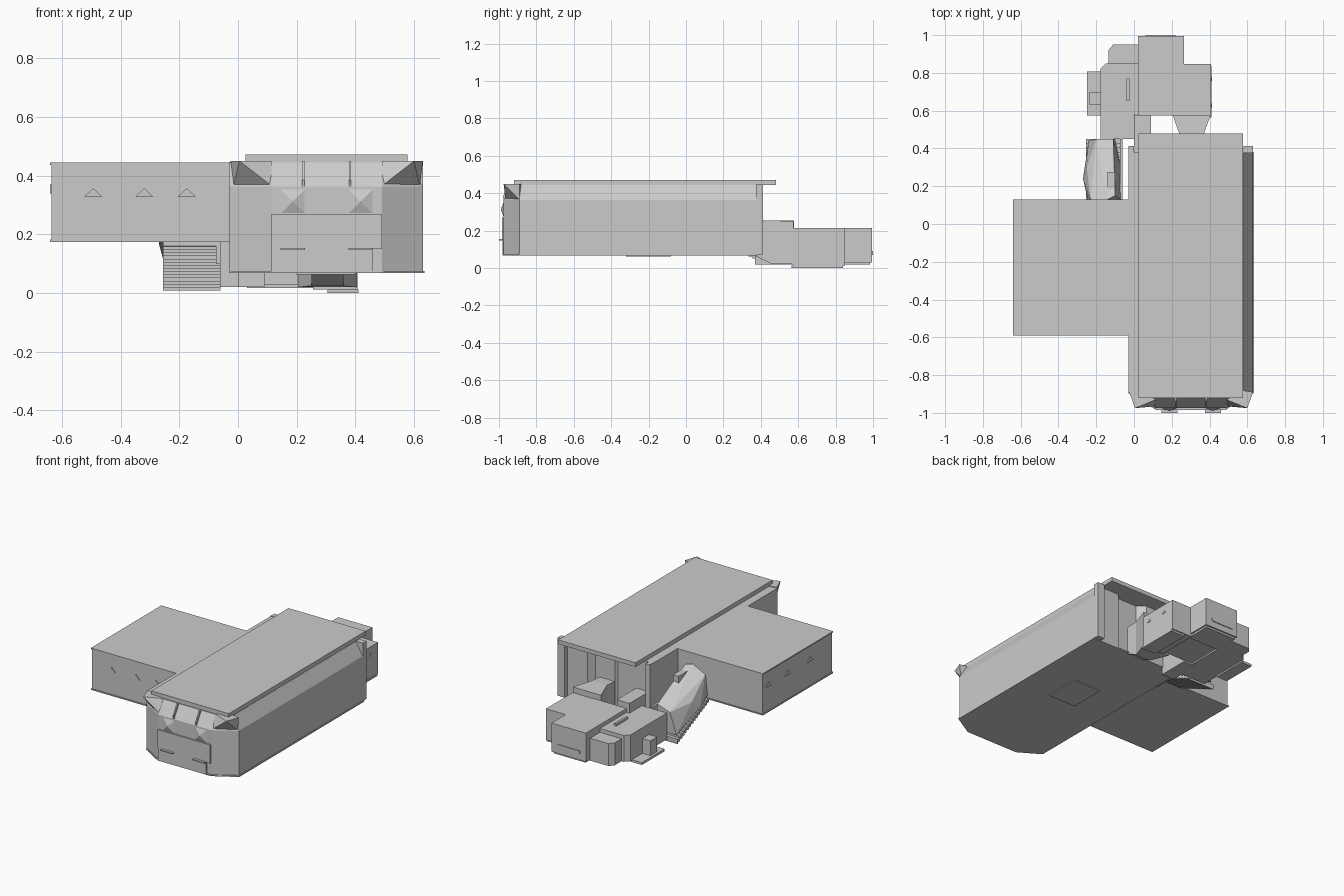
import bpy, bmesh
from mathutils import Vector


def finish(name, bm):
    bmesh.ops.recalc_face_normals(bm, faces=bm.faces)
    me = bpy.data.meshes.new(name)
    bm.to_mesh(me)
    bm.free()
    ob = bpy.data.objects.new(name, me)
    bpy.context.collection.objects.link(ob)
    return ob


def loft(name, *rings):
    """Closed solid through rings of equal point count."""
    bm = bmesh.new()
    loops = [[bm.verts.new(p) for p in r] for r in rings]
    n = len(loops[0])
    for a, b in zip(loops, loops[1:]):
        for i in range(n):
            j = (i + 1) % n
            bm.faces.new((a[i], a[j], b[j], b[i]))
    bm.faces.new(loops[0][::-1])
    bm.faces.new(loops[-1])
    return finish(name, bm)


def prism(name, pts, z0, z1):
    return loft(name, [(x, y, z0) for x, y in pts], [(x, y, z1) for x, y in pts])


def box(name, x0, x1, y0, y1, z0, z1):
    return prism(name, [(x0, y0), (x1, y0), (x1, y1), (x0, y1)], z0, z1)


def side_profile(name, pts, x0, x1):
    """Extrude a (y, z) outline along x."""
    return loft(name, [(x0, y, z) for y, z in pts], [(x1, y, z) for y, z in pts])


def hull(name, pts):
    bm = bmesh.new()
    for p in pts:
        bm.verts.new(p)
    bmesh.ops.convex_hull(bm, input=bm.verts)
    return finish(name, bm)


def tri_window(name, c, along, out, w=0.03, h=0.03):
    """Small triangular lamp standing slightly proud of a wall."""
    c, a, o = Vector(c), Vector(along) * w, Vector(out) * 0.004
    tri = [c - a, c + a, c + Vector((0, 0, h))]
    loft(name, [p - o for p in tri], [p + o for p in tri])


# Main hall: chamfered front corners, recessed back wall, sloped upper band
back = [(0.63, 0.38), (0.44, 0.38), (0.41, 0.34), (0.27, 0.34), (0.22, 0.38), (-0.03, 0.38)]
low = [(-0.03, -0.89), (0.115, -0.975), (0.49, -0.975), (0.63, -0.89)] + back
top = [(-0.03, -0.89), (0.115, -0.925), (0.49, -0.925), (0.58, -0.89), (0.58, 0.38)] + back[1:]
loft("main_hall", *[[(x, y, z) for x, y in r] for r, z in ((low, 0.075), (low, 0.363), (top, 0.445))])
prism("hall_floor_plate", [(-0.03, -0.895), (0.11, -0.98), (0.49, -0.98), (0.635, -0.895), (0.635, 0.38), (-0.03, 0.38)],
      0.068, 0.076)
box("floor_hatch", 0.2, 0.4, -0.32, -0.08, 0.063, 0.07)
box("main_roof", 0.025, 0.578, -0.92, 0.48, 0.445, 0.472)

# Rear corner posts
box("rear_post_right", 0.58, 0.63, 0.375, 0.412, 0.072, 0.447)
box("rear_post_left", -0.03, 0.0, 0.375, 0.412, 0.072, 0.447)

# Flared gussets at the front upper corners, mirrored about the hall axis
gusset = [(0.49, -0.965, 0.365), (0.60, -0.975, 0.45), (0.49, -0.93, 0.45),
          (0.62, -0.89, 0.365), (0.63, -0.89, 0.45), (0.57, -0.88, 0.45)]
hull("front_gusset_right", gusset)
hull("front_gusset_left", [(0.605 - x, y, z) for x, y, z in gusset])

# Front band ribs, panel, slots and pyramid vents
for i, x in enumerate((0.222, 0.382)):
    side_profile(f"front_rib_{i}", [(-0.978, 0.385), (-0.975, 0.36), (-0.925, 0.445), (-0.94, 0.45)], x - 0.004, x + 0.004)
box("front_upper_panel", 0.115, 0.49, -0.984, -0.97, 0.15, 0.27)
box("front_lower_panel", 0.115, 0.46, -0.982, -0.97, 0.072, 0.15)
for i, x in enumerate((0.187, 0.418)):
    box(f"front_slot_{i}", x - 0.042, x + 0.042, -1.0, -0.98, 0.147, 0.154)
    hull(f"front_vent_{i}", [(x + sx * 0.043, -0.974, z) for sx in (-1, 1) for z in (0.27, 0.355)]
         + [(x, -0.99, 0.312)])

# Side wing with thin roof and floor edges
box("side_wing", -0.635, -0.02, -0.585, 0.125, 0.18, 0.438)
box("wing_roof", -0.64, -0.02, -0.59, 0.13, 0.437, 0.445)
box("wing_floor", -0.64, -0.02, -0.59, 0.13, 0.175, 0.182)
for i, x in enumerate((-0.493, -0.32, -0.175)):
    tri_window(f"wing_front_lamp_{i}", (x, -0.587, 0.328), (1, 0, 0), (0, 1, 0))
for i, y in enumerate((0.07, -0.13, -0.36)):
    tri_window(f"wing_side_lamp_{i}", (-0.637, y, 0.34), (0, 1, 0), (1, 0, 0))

# Rear annex: two tall rooms with stepped lower edges
box("annex_room_back", 0.02, 0.265, 0.575, 0.995, 0.03, 0.215)
box("annex_back_step", 0.06, 0.22, 0.985, 1.0, 0.07, 0.09)
box("annex_back_sill", 0.03, 0.255, 0.82, 0.985, 0.018, 0.031)
box("annex_room_right", 0.255, 0.408, 0.575, 0.848, 0.012, 0.213)
box("annex_right_base", 0.305, 0.41, 0.565, 0.84, 0.0, 0.013)
for i, y in enumerate((0.63, 0.77)):
    tri_window(f"annex_lamp_{i}", (0.408, y, 0.155), (0, 1, 0), (1, 0, 0), 0.014, 0.02)

# Links from annex to hall, leaving a gap between them
loft("link_corridor", [(0.25, 0.37, 0.065), (0.36, 0.37, 0.065), (0.36, 0.37, 0.25), (0.25, 0.37, 0.25)],
     [(0.25, 0.45, 0.025), (0.36, 0.45, 0.025), (0.36, 0.45, 0.255), (0.25, 0.45, 0.255)],
     [(0.205, 0.575, 0.02), (0.405, 0.575, 0.02), (0.405, 0.575, 0.25), (0.205, 0.575, 0.25)])
box("link_block", 0.0, 0.09, 0.37, 0.578, 0.02, 0.253)

# Left annex rooms
prism("annex_room_left", [(-0.178, 0.45), (0.0, 0.45), (0.0, 0.58), (0.03, 0.58), (0.03, 0.85), (-0.04, 0.85),
                          (-0.15, 0.85), (-0.178, 0.82)], 0.02, 0.19)
prism("annex_rear_bay", [(-0.135, 0.84), (0.03, 0.84), (0.03, 0.95), (-0.11, 0.95), (-0.135, 0.92)], 0.02, 0.165)
box("annex_porch_floor", -0.25, -0.17, 0.575, 0.808, 0.01, 0.025)
box("annex_porch_box", -0.235, -0.17, 0.63, 0.70, 0.025, 0.12)
box("annex_left_trim", -0.04, -0.025, 0.65, 0.77, 0.185, 0.205)

# Stairs climbing from the annex to the wing
n = 14
dy, dz = 0.32 / n, 0.15 / n
steps = []
for i in range(n):
    y, z = 0.45 - i * dy, 0.03 + i * dz
    steps += [(y, z), (y, z + dz)]
under = [(y - 0.002, z - 0.022) for y, z in reversed(steps)]
side_profile("stairs", steps + [(0.13, 0.18)] + [(0.13, 0.16)] + under, -0.255, -0.06)

# Faceted stair canopy
hull("stair_canopy", [(-0.245, 0.13, 0.20), (-0.07, 0.13, 0.20), (-0.23, 0.13, 0.33), (-0.14, 0.13, 0.375),
                      (-0.10, 0.15, 0.37), (-0.27, 0.24, 0.17), (-0.25, 0.30, 0.22), (-0.24, 0.44, 0.06),
                      (-0.20, 0.45, 0.20), (-0.11, 0.45, 0.23), (-0.10, 0.45, 0.06), (-0.07, 0.30, 0.12)])
box("canopy_hood", -0.14, -0.10, 0.17, 0.275, 0.2, 0.35)
box("stair_inner_wall", -0.075, -0.06, 0.13, 0.45, 0.1, 0.2)
